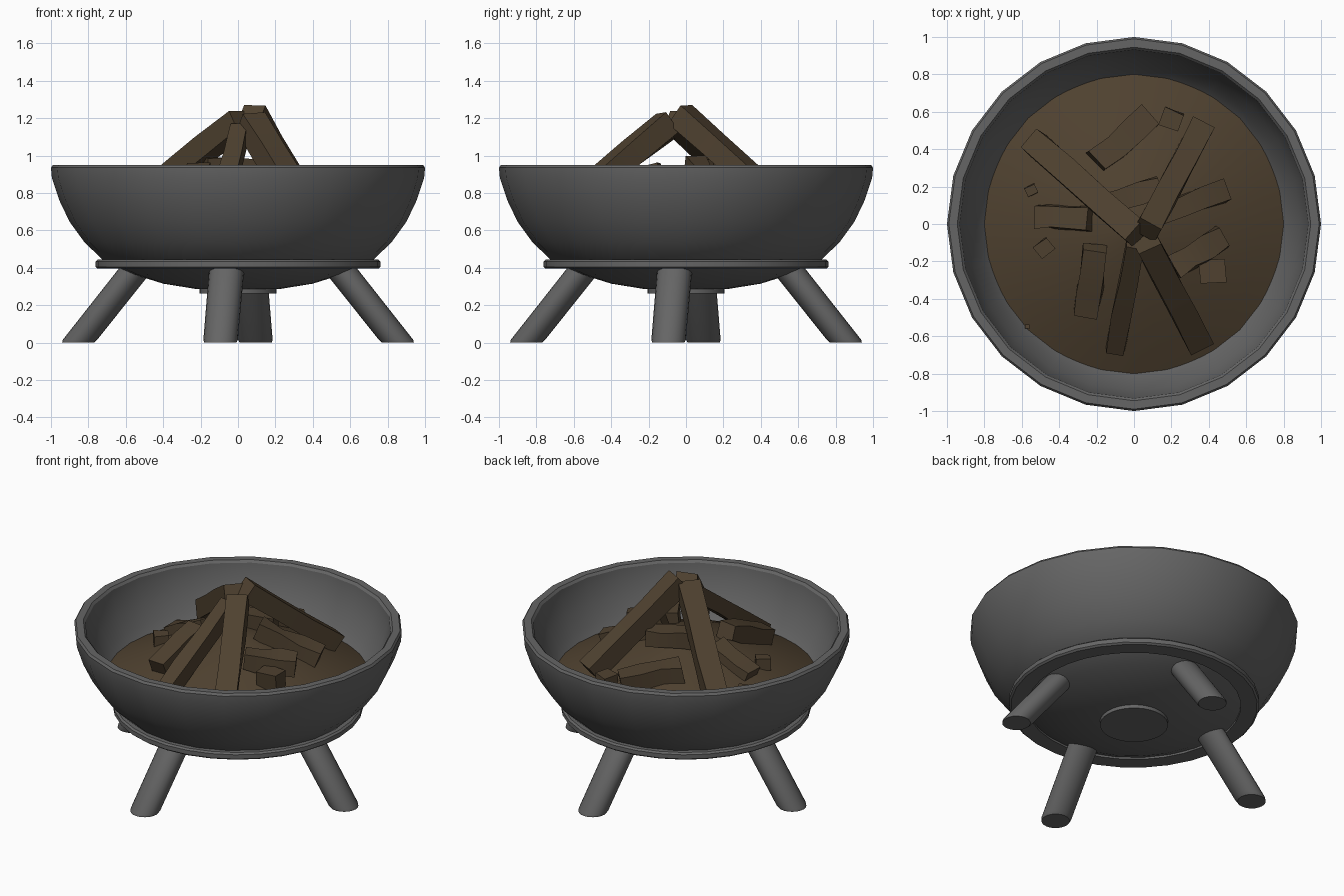
import bpy, bmesh, math, random
from mathutils import Vector

if "Cube" in bpy.data.objects:
    bpy.data.objects.remove(bpy.data.objects["Cube"])

random.seed(4)


def material(name, rgb):
    m = bpy.data.materials.new(name)
    m.diffuse_color = (*rgb, 1)
    m.use_nodes = True
    m.node_tree.nodes["Principled BSDF"].inputs["Base Color"].default_value = m.diffuse_color
    return m


GREY = material("dark grey metal", (0.13, 0.13, 0.13))
BROWN = material("charred brown", (0.078, 0.053, 0.029))


def finish(name, bm, mat, smooth=True):
    bmesh.ops.recalc_face_normals(bm, faces=bm.faces)
    me = bpy.data.meshes.new(name)
    bm.to_mesh(me)
    bm.free()
    me.materials.append(mat)
    ob = bpy.data.objects.new(name, me)
    bpy.context.collection.objects.link(ob)
    if smooth:
        bpy.ops.object.select_all(action='DESELECT')
        ob.select_set(True)
        bpy.context.view_layer.objects.active = ob
        bpy.ops.object.shade_smooth_by_angle(angle=math.radians(32))
    return ob


def loft(bm, rings, closed=False, caps=False):
    n = len(rings[0])
    pairs = list(zip(rings, rings[1:]))
    if closed:
        pairs.append((rings[-1], rings[0]))
    for a, b in pairs:
        for i in range(n):
            j = (i + 1) % n
            bm.faces.new((a[i], a[j], b[j], b[i]))
    if caps:
        bm.faces.new(rings[0])
        bm.faces.new(rings[-1])


def circle(bm, cx, cy, z, r, n):
    return [bm.verts.new((cx + r * math.cos(2 * math.pi * i / n),
                          cy + r * math.sin(2 * math.pi * i / n), z)) for i in range(n)]


def lathe(name, profile, mat, n=24, closed=False, caps=True):
    bm = bmesh.new()
    loft(bm, [circle(bm, 0, 0, z, r, n) for r, z in profile], closed, caps)
    return finish(name, bm, mat)


# Bowl: outer skin, rolled rim, inner skin
lathe("bowl", [(0.1, 0.28), (0.22, 0.286), (0.4, 0.315), (0.56, 0.365), (0.72, 0.44),
               (0.82, 0.535), (0.9, 0.645), (0.955, 0.76), (0.995, 0.88), (1.0, 0.935),
               (0.99, 0.95), (0.945, 0.95), (0.932, 0.935), (0.925, 0.88), (0.89, 0.77),
               (0.84, 0.67), (0.79, 0.6), (0.7, 0.52)], GREY)

# Support ring and foot disc under the bowl
lathe("support_ring", [(0.65, 0.395), (0.75, 0.395), (0.762, 0.405), (0.762, 0.433),
                       (0.75, 0.443), (0.65, 0.443)], GREY, 32, closed=True, caps=False)
lathe("foot_disc", [(0.207, 0.262), (0.207, 0.3)], GREY, 32)

# Four splayed legs, cut level with the ground
for k, side in enumerate(("right", "back", "left", "front")):
    a = math.radians(90 * k - 6.3)
    bm = bmesh.new()
    loft(bm, [circle(bm, d * math.cos(a), d * math.sin(a), z, r, 20)
              for d, z, r in ((0.86, 0.0, 0.086), (0.85, 0.015, 0.092), (0.535, 0.41, 0.094))],
         caps=True)
    finish(side + "_leg", bm, GREY)


# Ash mound
def ash_z(r):
    t = min(r / 0.8, 1)
    return 0.615 + 0.295 * (1 - t ** 1.35)


lathe("ash_mound", [(r, ash_z(r)) for r in (0.8, 0.7, 0.58, 0.45, 0.32, 0.2, 0.1, 0.03)],
      BROWN, 32)


# Rough-hewn log between two points
def log(name, p0, p1, w, h, jit=0.012, steps=3):
    p0, p1 = Vector(p0), Vector(p1)
    d = (p1 - p0).normalized()
    side = d.cross(Vector((0, 0, 1))).normalized()
    up = side.cross(d)
    bm = bmesh.new()
    rings = []
    for s in range(steps + 1):
        c = p0.lerp(p1, s / steps)
        rings.append([bm.verts.new(c + side * (sx * w / 2 + random.uniform(-jit, jit))
                                   + up * (sy * h / 2 + random.uniform(-jit, jit)))
                      for sx, sy in ((-1, -1), (1, -1), (1, 1), (-1, 1))])
    loft(bm, rings, caps=True)
    edges = [e for e in bm.edges if e.calc_face_angle(0) > 0.7]
    bmesh.ops.bevel(bm, geom=edges, offset=0.012, segments=1, affect='EDGES')
    finish(name, bm, BROWN)


# Leaning logs meeting at the top
LEANING = [((-0.54, 0.44, 0.75), (0.02, -0.05, 1.19), 0.14, 0.12),
           ((0.36, 0.51, 0.74), (0.07, -0.03, 1.22), 0.13, 0.12),
           ((0.35, -0.64, 0.71), (0.07, -0.10, 1.18), 0.13, 0.12),
           ((-0.10, -0.67, 0.69), (0.01, -0.10, 1.13), 0.10, 0.10)]
for i, (a, b, w, h) in enumerate(LEANING):
    log(f"leaning_log_{i + 1}", a, b, w, h, 0.006)

# Short logs lying on the ash: plan ends, end heights, width
LYING = [((-0.20, 0.33), (0.08, 0.58), 0.83, 0.76, 0.13),
         ((-0.20, -0.13), (-0.25, -0.48), 0.92, 0.77, 0.13),
         ((-0.51, 0.04), (-0.23, 0.03), 0.75, 0.87, 0.13),
         ((0.12, 0.04), (0.48, 0.18), 0.94, 0.79, 0.11),
         ((0.21, -0.23), (0.48, -0.07), 0.87, 0.84, 0.13),
         ((-0.18, 0.10), (0.14, 0.20), 0.93, 0.92, 0.11)]
for i, (a, b, za, zb, w) in enumerate(LYING):
    log(f"lying_log_{i + 1}", (*a, za), (*b, zb), w, 0.11)

# Loose chunks of charcoal
CHUNKS = [(0.42, -0.25, 0.14, 5), (0.20, 0.56, 0.11, -20),
          (-0.48, -0.13, 0.09, 40), (-0.55, 0.18, 0.06, 25), (-0.57, -0.55, 0.025, 0)]
for i, (x, y, s, deg) in enumerate(CHUNKS):
    z = ash_z(math.hypot(x, y)) + s * 0.25
    dx, dy = math.cos(math.radians(deg)) * s / 2, math.sin(math.radians(deg)) * s / 2
    log(f"charcoal_chunk_{i + 1}", (x - dx, y - dy, z), (x + dx, y + dy, z),
        s * 0.85, s * 0.8, s * 0.06, 1)
